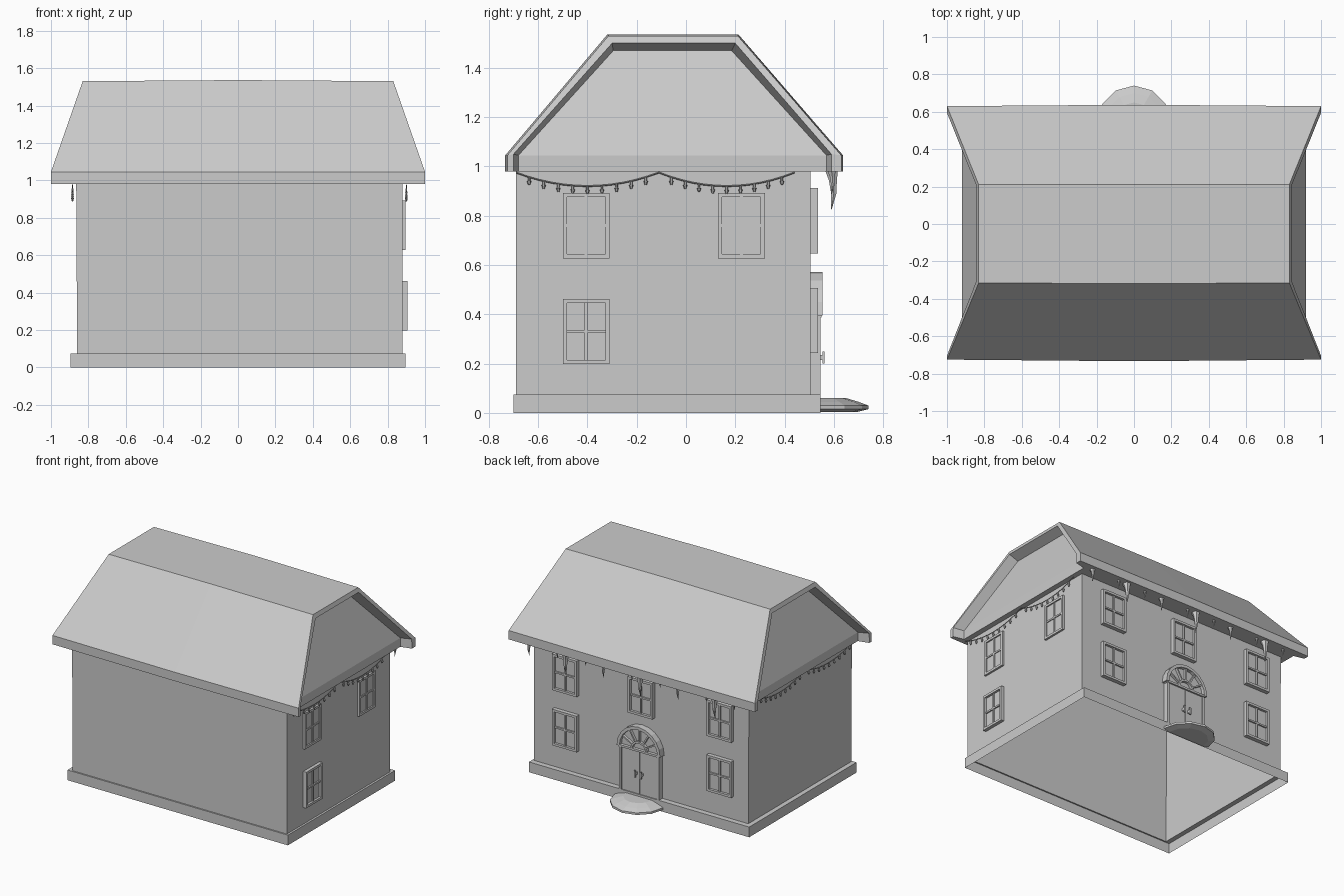
import bpy, bmesh
from math import sin, cos, pi, radians
from mathutils import Vector, Matrix

cube = bpy.data.objects.get("Cube")
if cube:
    bpy.data.objects.remove(cube)

plaster = bpy.data.materials.new("plain_grey")
plaster.use_nodes = True
GREY = (0.6, 0.6, 0.6, 1)
plaster.diffuse_color = GREY
plaster.node_tree.nodes["Principled BSDF"].inputs["Base Color"].default_value = GREY


def finish(name, bm, recalc=True):
    if recalc:
        bmesh.ops.recalc_face_normals(bm, faces=bm.faces)
    mesh = bpy.data.meshes.new(name)
    bm.to_mesh(mesh)
    bm.free()
    mesh.materials.append(plaster)
    obj = bpy.data.objects.new(name, mesh)
    bpy.context.collection.objects.link(obj)
    return obj


def loft(bm, rings, closed=True):
    """Bridge successive rings of points with quads."""
    rows = [[bm.verts.new(p) for p in ring] for ring in rings]
    n = len(rows[0])
    for a, b in zip(rows, rows[1:]):
        for i in range(n if closed else n - 1):
            j = (i + 1) % n
            bm.faces.new((a[i], a[j], b[j], b[i]))
    return rows


def box(bm, lo, hi, place=Matrix()):
    mid = (Vector(lo) + Vector(hi)) / 2
    size = Vector(hi) - Vector(lo)
    bmesh.ops.create_cube(bm, size=1, matrix=place @ Matrix.Translation(mid) @ Matrix.Diagonal((*size, 1)))


def rect(x0, x1, y0, y1, z):
    return [(x0, y0, z), (x1, y0, z), (x1, y1, z), (x0, y1, z)]


# Walls and plinth: one open-bottomed shell
bm = bmesh.new()
loft(bm, [rect(-.895, .895, -.7, .545, 0), rect(-.895, .895, -.7, .545, .075),
          rect(-.86, .88, -.69, .505, .075), rect(-.865, .88, -.69, .505, .98)])
bmesh.ops.recalc_face_normals(bm, faces=bm.faces)
finish("walls", bm, False)

# Roof: outer skin, end frames, tapered recess and sloping gables
outer = [(-.725, .98), (-.725, 1.045), (-.315, 1.53), (.21, 1.53), (.63, 1.045), (.63, .98)]
frame = [(-.70, .98), (-.70, 1.05), (-.30, 1.50), (.20, 1.50), (.59, 1.05), (.59, .98)]
inner = [(-.68, .98), (-.68, 1.045), (-.295, 1.47), (.185, 1.47), (.57, 1.045), (.57, .98)]


def roof_end(side, profile, inset):
    return [(side * (1 - inset - .35 * max(0, z - 1.045)), y, z) for y, z in profile]


bm = bmesh.new()
middle = [(0, y * 1.012, z + (.006 if z > 1.1 else 0)) for y, z in outer]
rows = loft(bm, [roof_end(-1, inner, .08), roof_end(-1, frame, 0), roof_end(-1, outer, 0), middle,
                 roof_end(1, outer, 0), roof_end(1, frame, 0), roof_end(1, inner, .08)], False)
for r in (rows[0], rows[-1]):
    bm.faces.new((r[0], r[1], r[4], r[5]))
    bm.faces.new(r[1:5])
bm.faces.new([r[0] for r in rows] + [r[5] for r in reversed(rows)])
finish("roof", bm)


# Windows: built around the origin facing +y, then placed on a wall
def window(name, place, w=.19, h=.265, depth=.028):
    bm = bmesh.new()
    x, z, t = w / 2, h / 2, .017
    box(bm, (-x, -.01, -z), (x, depth * .35, z), place)
    for s in (-1, 1):
        box(bm, (s * x, 0, -z), (s * (x - t), depth, z), place)
        box(bm, (-x + t, 0, s * z), (x - t, depth, s * (z - t)), place)
    box(bm, (-.006, 0, -z + t), (.006, depth * .75, z - t), place)
    box(bm, (-x + t, 0, -.006), (x - t, depth * .75, .006), place)
    return finish(name, bm)


for x, z in ((.615, .78), (0, .78), (-.64, .78), (.615, .375), (-.64, .375)):
    window("back_window", Matrix.Translation((x, .507, z)), .2)
turn = Matrix.Rotation(radians(-90), 4, "Z")
for y, z, d in ((-.405, .76, .015), (.225, .76, .015), (-.405, .33, .025)):
    window("side_window", Matrix.Translation((.88, y, z)) @ turn, depth=d)


# Door: two leaves, surround, fanlight and handles
def arc(r, y, n=10, z=.395):
    return [(r * cos(pi * i / n), y, z + r * sin(pi * i / n)) for i in range(n + 1)]


def arch_band(bm, r0, r1, y0, y1):
    rings = zip(arc(r0, y0), arc(r0, y1), arc(r1, y1), arc(r1, y0))
    rows = loft(bm, rings)
    bm.faces.new(rows[0])
    bm.faces.new(rows[-1])


bm = bmesh.new()
for s in (-1, 1):
    box(bm, (s * .002, .5, .075), (s * .145, .538, .395))
    box(bm, (s * .145, .5, .075), (s * .162, .545, .395))
    box(bm, (s * .018, .53, .215), (s * .03, .563, .235))
    box(bm, (s * .018, .553, .2), (s * .03, .563, .25))
finish("double_door", bm)

bm = bmesh.new()
arch_band(bm, .155, .177, .5, .553)
arch_band(bm, .055, .068, .5, .548)
box(bm, (-.165, .5, .388), (.165, .55, .403))
glass = [bm.verts.new(p) for p in arc(.16, .528)]
bm.faces.new(glass)
for i in range(1, 6):
    spoke = Matrix.Translation((0, 0, .395)) @ Matrix.Rotation(-pi * i / 6, 4, "Y")
    box(bm, (.06, .515, -.005), (.16, .546, .005), spoke)
finish("fanlight", bm)

# Doorstep: low half-round slab
bm = bmesh.new()
levels = ((.15, .004), (.195, .015), (.195, .03), (.155, .045), (.105, .06))
rows = loft(bm, [[(r * cos(pi * i / 6), .545 + r * sin(pi * i / 6), z) for i in range(7)]
                 for r, z in levels], False)
bm.faces.new(rows[-1])
bm.faces.new(rows[0])
finish("doorstep", bm)

# Icicles along the back eave, in a repeating group
bm = bmesh.new()
group = ((.86, .10, .013), (.63, .06, .008), (.56, .16, .02), (.40, .055, .008))
for k in range(3):
    for x, length, r in group:
        cx, cy = x - .605 * k, .59
        tilt = .012 * length / .16
        rings = []
        for f, width in ((0, 1.5), (.25, .95), (.6, .6), (1, .05)):
            rings.append([(cx + r * width * cos(pi * i / 3), cy + tilt * (1 - 2 * abs(f - .5))
                           + r * width * sin(pi * i / 3), .985 - length * f) for i in range(6)])
        rows = loft(bm, rings)
        bm.faces.new(rows[0])
        bm.faces.new(rows[-1])
finish("icicles", bm)

# Light strings: two swags with hanging bulbs under each gable
swags = ((-.69, -.11), (-.11, .44))
for side, x in (("left", .9), ("right", -.885)):
    bm = bmesh.new()
    for a, b in swags:
        def sag(f):
            return Vector((x, a + (b - a) * f, .975 - .055 * 4 * f * (1 - f)))
        rings = []
        for i in range(13):
            p = sag(i / 12)
            rings.append([p + Vector((.003 * cos(q * pi / 2), 0, .003 * sin(q * pi / 2))) for q in range(4)])
        loft(bm, rings)
        for i in range(9):
            p = sag((i + .9) / 9.8)
            for r1, r2, drop, d in ((.005, .005, .008, .014), (.004, .009, .024, .016)):
                bmesh.ops.create_cone(bm, cap_ends=True, segments=6, radius1=r1, radius2=r2, depth=d,
                                      matrix=Matrix.Translation(p - Vector((0, 0, drop))))
    finish(side + "_light_string", bm)
